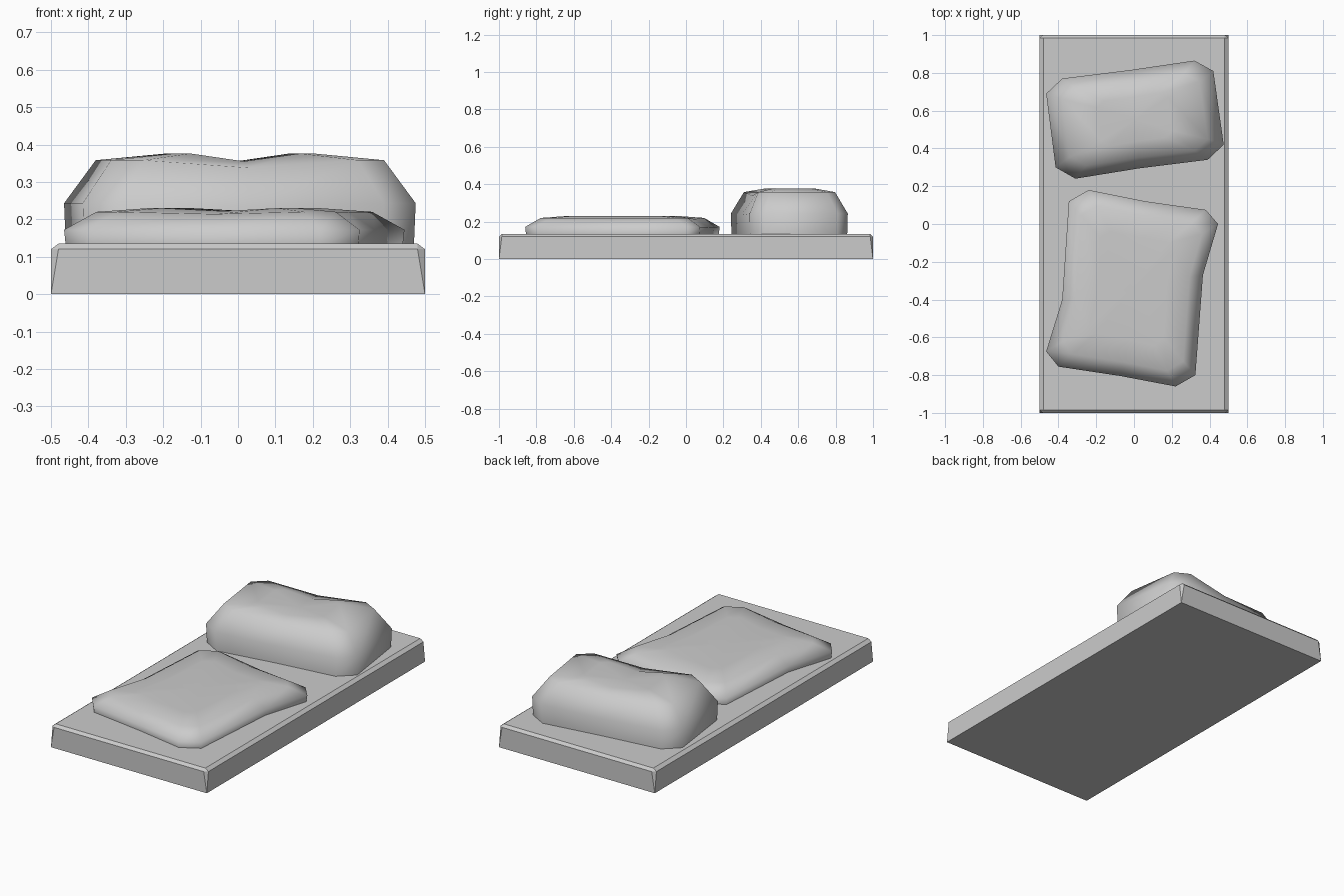
import bpy, bmesh

if "Cube" in bpy.data.objects:
    bpy.data.objects.remove(bpy.data.objects["Cube"])


def make_object(name, bm, smooth):
    bmesh.ops.recalc_face_normals(bm, faces=bm.faces)
    mesh = bpy.data.meshes.new(name)
    bm.to_mesh(mesh)
    bm.free()
    for p in mesh.polygons:
        p.use_smooth = smooth
    obj = bpy.data.objects.new(name, mesh)
    bpy.context.collection.objects.link(obj)
    return obj


def bridge(bm, a, b):
    n = len(a)
    for i in range(n):
        j = (i + 1) % n
        bm.faces.new((a[i], a[j], b[j], b[i]))


def cushion(name, outline, centre, rings, dips, crown):
    """Stack scaled copies of an outline; rings are (scale x, scale y, z, z at the dips)."""
    bm = bmesh.new()
    cx, cy = centre
    loops = []
    for sx, sy, z, dip in rings:
        loops.append([bm.verts.new((cx + (x - cx) * sx, cy + (y - cy) * sy,
                                    dip if i in dips else z))
                      for i, (x, y) in enumerate(outline)])
    for a, b in zip(loops, loops[1:]):
        bridge(bm, a, b)
    top = bm.verts.new((cx, cy, crown))
    last = loops[-1]
    for i in range(len(last)):
        bm.faces.new((last[i], last[(i + 1) % len(last)], top))
    return make_object(name, bm, True)


# Base slab: square bottom corners, clipped upper corners, chamfered top rim
X, Y, C, D = 0.5, 1.0, 0.02, 0.015
bm = bmesh.new()
signs = [(-1, -1), (1, -1), (1, 1), (-1, 1)]
bottom = [bm.verts.new((sx * X, sy * Y, 0)) for sx, sy in signs]
top = [bm.verts.new((sx * (X - C), sy * (Y - D), 0.135)) for sx, sy in signs]
along_x = [bm.verts.new((sx * (X - C), sy * Y, 0.12)) for sx, sy in signs]
along_y = [bm.verts.new((sx * X, sy * (Y - D), 0.12)) for sx, sy in signs]
bm.faces.new(bottom)
bm.faces.new(top)
for i in range(4):
    j = (i + 1) % 4
    side = along_x if i % 2 == 0 else along_y
    bm.faces.new((bottom[i], bottom[j], side[j], side[i]))
    bm.faces.new((side[i], side[j], top[j], top[i]))
    bm.faces.new((bottom[i], along_x[i], along_y[i]))
    bm.faces.new((top[i], along_x[i], along_y[i]))
make_object("base_slab", bm, False)

# Tall cushion at the back
cushion("back_cushion",
        [(-0.465, 0.69), (-0.415, 0.30), (-0.31, 0.24), (0.03, 0.295), (0.39, 0.34),
         (0.475, 0.42), (0.42, 0.81), (0.32, 0.865), (-0.02, 0.815), (-0.38, 0.77)],
        (0.005, 0.555),
        [(0.99, 0.99, 0.13, 0.13), (1, 1, 0.243, 0.235),
         (0.82, 0.78, 0.358, 0.338), (0.42, 0.45, 0.376, 0.355)],
        (3, 8), 0.355)

# Low flat cushion at the front
cushion("front_cushion",
        [(-0.465, -0.675), (-0.40, -0.755), (-0.07, -0.805), (0.22, -0.86),
         (0.325, -0.80), (0.365, -0.27), (0.445, 0.0), (0.38, 0.075),
         (0.06, 0.12), (-0.24, 0.18), (-0.345, 0.12), (-0.38, -0.40)],
        (-0.01, -0.34),
        [(0.99, 0.99, 0.13, 0.13), (1, 1, 0.172, 0.17),
         (0.81, 0.84, 0.22, 0.214), (0.5, 0.58, 0.23, 0.222)],
        (2, 8), 0.222)
